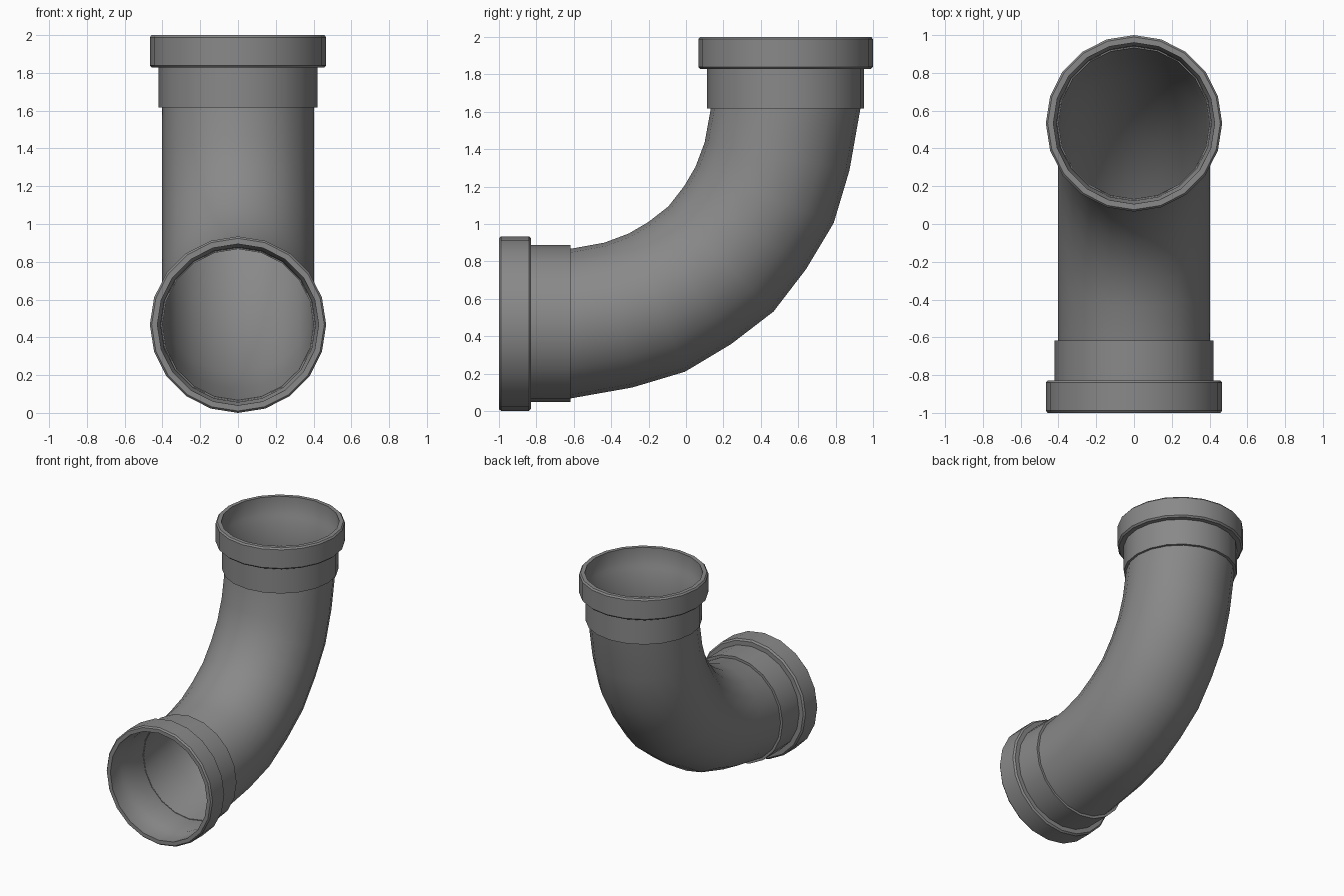
import bpy, bmesh, math
from mathutils import Vector

if "Cube" in bpy.data.objects:
    bpy.data.objects.remove(bpy.data.objects["Cube"])

SIDES = 20
R_COLLAR = 0.467      # collar radius, also the height of the lower axis
X = Vector((1, 0, 0))

# Dark grey plastic
dark_grey = bpy.data.materials.new("dark_grey")
dark_grey.diffuse_color = (0.25, 0.25, 0.25, 1)
dark_grey.use_nodes = True
dark_grey.node_tree.nodes["Principled BSDF"].inputs["Base Color"].default_value = dark_grey.diffuse_color


def make_object(name, rings, close=False):
    """Skin a list of rings (each SIDES points) into a smooth-by-angle mesh."""
    bm = bmesh.new()
    loops = [[bm.verts.new(p) for p in ring] for ring in rings]
    pairs = list(zip(loops, loops[1:]))
    if close:
        pairs.append((loops[-1], loops[0]))
    for a, b in pairs:
        for i in range(SIDES):
            j = (i + 1) % SIDES
            bm.faces.new((a[i], a[j], b[j], b[i]))
    bmesh.ops.recalc_face_normals(bm, faces=bm.faces)
    mesh = bpy.data.meshes.new(name)
    bm.to_mesh(mesh)
    bm.free()
    mesh.materials.append(dark_grey)
    obj = bpy.data.objects.new(name, mesh)
    bpy.context.collection.objects.link(obj)
    bpy.ops.object.select_all(action='DESELECT')
    obj.select_set(True)
    bpy.context.view_layer.objects.active = obj
    bpy.ops.object.shade_smooth_by_angle(angle=math.radians(30))
    return obj


def ring(center, u, v):
    angles = [2 * math.pi * i / SIDES for i in range(SIDES)]
    return [center + u * math.cos(a) + v * math.sin(a) for a in angles]


# Curved pipe: (outer, inner) side points in y,z; second half mirrors the first
half = [((-0.62, 0.067), (-0.62, 0.867)),
        ((-0.287, 0.126), (-0.437, 0.900)),
        ((-0.006, 0.210), (-0.306, 0.949)),
        ((0.240, 0.357), (-0.202, 1.010)),
        ((0.468, 0.532), (-0.094, 1.094))]


def flip(p):
    return (1 - p[1], 1 - p[0])


stations = half + [(flip(o), flip(i)) for o, i in reversed(half[:-1])]
pipe_rings = []
for o, i in stations:
    outer, inner = Vector((0, *o)), Vector((0, *i))
    mid = (outer + inner) / 2
    pipe_rings.append(ring(mid, outer - mid, X * 0.402))
make_object("elbow_pipe", pipe_rings)

# Socket with collar: (depth from mouth, radius), bevelled lip and inner ledge
profile = [(0.382, 0.4), (0.382, 0.42), (0.172, 0.42), (0.172, 0.455),
           (0.16, R_COLLAR), (0.012, R_COLLAR), (0.0, 0.457), (0.0, 0.427),
           (0.135, 0.425), (0.16, 0.41), (0.382, 0.406)]


def make_socket(name, mouth, inward, u):
    rings = [ring(mouth + inward * d, u * r, X * r) for d, r in profile]
    make_object(name, rings, close=True)


make_socket("front_socket", Vector((0, -1, R_COLLAR)), Vector((0, 1, 0)), Vector((0, 0, 1)))
make_socket("top_socket", Vector((0, 1 - R_COLLAR, 2)), Vector((0, 0, -1)), Vector((0, 1, 0)))
